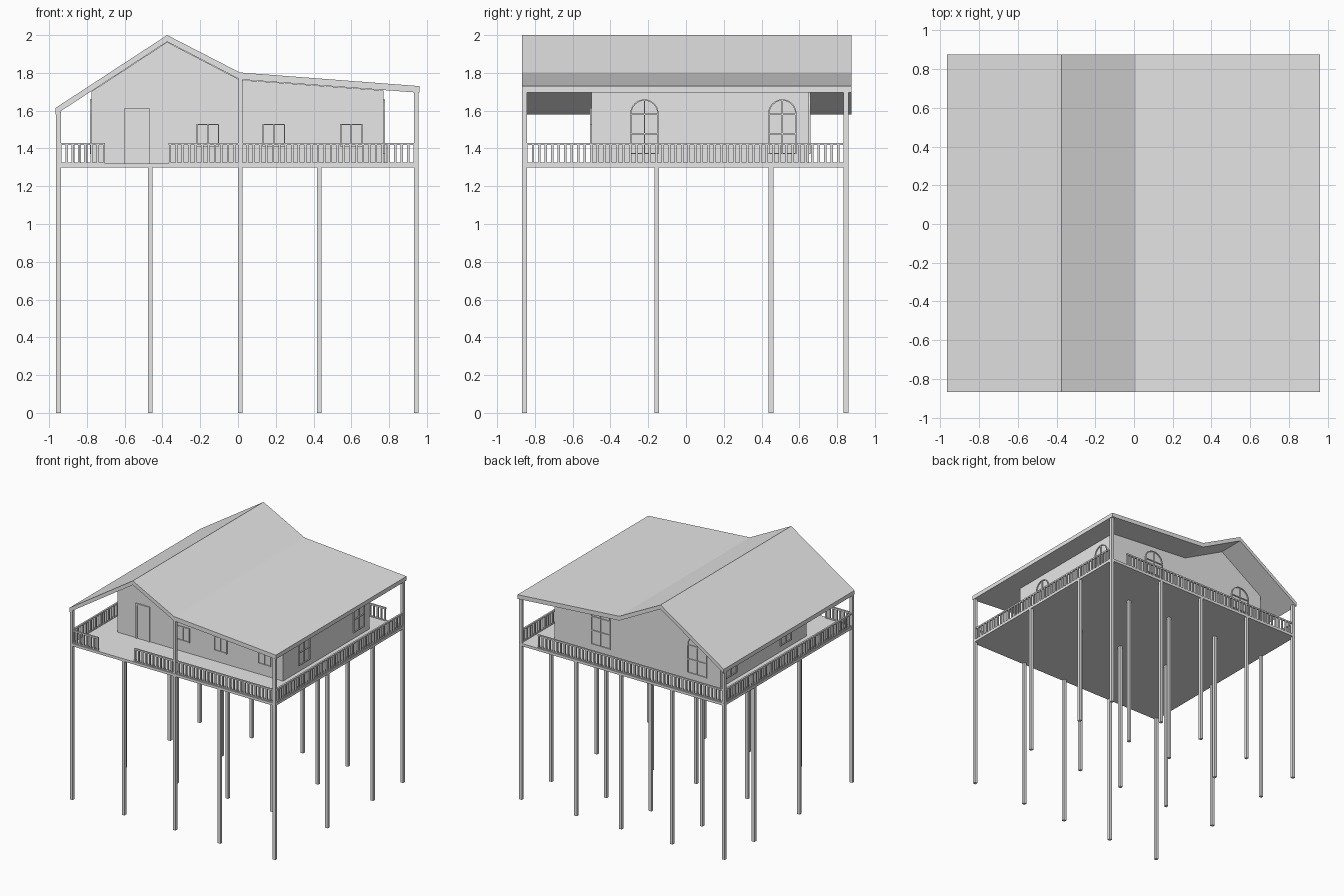
import bpy, bmesh, math
from mathutils import Matrix, Vector

if "Cube" in bpy.data.objects:
    bpy.data.objects.remove(bpy.data.objects["Cube"])

grey = bpy.data.materials.new("plain grey")
grey.diffuse_color = (0.8, 0.8, 0.8, 1)
grey.use_nodes = True
grey.node_tree.nodes["Principled BSDF"].inputs["Base Color"].default_value = grey.diffuse_color

FLOOR = 1.32          # deck surface
RAIL_TOP = 1.43
ROOF_TOP = [(-0.965, 1.615), (-0.375, 2.0), (0.01, 1.802), (0.96, 1.73)]
ROOF_LOW = [(-0.965, 1.58), (-0.375, 1.965), (0.01, 1.765), (0.96, 1.695)]


def low_z(x):
    """Height of the roof underside at x."""
    for (x0, z0), (x1, z1) in zip(ROOF_LOW, ROOF_LOW[1:]):
        if x0 <= x <= x1:
            return z0 + (z1 - z0) * (x - x0) / (x1 - x0)


def finish(name, bm):
    bmesh.ops.recalc_face_normals(bm, faces=bm.faces)
    mesh = bpy.data.meshes.new(name)
    bm.to_mesh(mesh)
    bm.free()
    mesh.materials.append(grey)
    ob = bpy.data.objects.new(name, mesh)
    bpy.context.collection.objects.link(ob)
    return ob


def add_box(bm, x0, x1, y0, y1, z0, z1):
    m = Matrix.Translation(((x0 + x1) / 2, (y0 + y1) / 2, (z0 + z1) / 2))
    m = m @ Matrix.Diagonal((x1 - x0, y1 - y0, z1 - z0, 1))
    bmesh.ops.create_cube(bm, size=1, matrix=m)


def extrude_profile(name, pts, y0, y1):
    bm = bmesh.new()
    face = bm.faces.new([bm.verts.new((x, y0, z)) for x, z in pts])
    res = bmesh.ops.extrude_face_region(bm, geom=[face])
    new = [v for v in res["geom"] if isinstance(v, bmesh.types.BMVert)]
    bmesh.ops.translate(bm, verts=new, vec=(0, y1 - y0, 0))
    return finish(name, bm)


# Roof: folded slab with ridge and valley
extrude_profile("roof", ROOF_TOP + ROOF_LOW[::-1], -0.867, 0.875)

# House body, its top following the roof underside
WX0, WX1, WY0, WY1 = -0.775, 0.77, -0.5, 0.65
top = [(x, low_z(x) - 0.002) for x in (WX1, 0.01, -0.375, WX0)]
extrude_profile("house_walls", [(WX0, FLOOR), (WX1, FLOOR)] + top, WY0, WY1)

# Deck
bm = bmesh.new()
add_box(bm, -0.96, 0.955, -0.868, 0.86, 1.298, FLOOR)
finish("deck", bm)

# Stilts in a grid; the corners and the front middle carry the roof
XS = (-0.95, -0.465, 0.012, 0.43, 0.943)
YS = (-0.855, -0.155, 0.45, 0.847)
W = 0.0125
bm = bmesh.new()
for x in XS:
    for y in YS:
        corner = x in (XS[0], XS[-1]) and y in (YS[0], YS[-1])
        tall = corner or (x == XS[2] and y == YS[0])
        add_box(bm, x - W, x + W, y - W, y + W, 0, low_z(x) + 0.004 if tall else 1.3)
finish("stilts", bm)


def railing(name, a, b):
    """Straight balustrade between two plan points along x or y."""
    a, b = Vector(a), Vector(b)
    bm = bmesh.new()
    h = 0.007
    for z0, z1 in ((FLOOR, FLOOR + 0.006), (RAIL_TOP - 0.012, RAIL_TOP)):
        add_box(bm, min(a.x, b.x) - h, max(a.x, b.x) + h,
                min(a.y, b.y) - h, max(a.y, b.y) + h, z0, z1)
    n = max(1, round((b - a).length / 0.0345))
    for i in range(n + 1):
        p = a.lerp(b, i / n)
        add_box(bm, p.x - 0.006, p.x + 0.006, p.y - 0.006, p.y + 0.006,
                FLOOR, RAIL_TOP - 0.006)
    finish(name, bm)


railing("front_railing_left", (-0.94, -0.855), (-0.71, -0.855))
railing("front_railing_right", (-0.36, -0.855), (0.935, -0.855))
railing("right_railing", (0.943, -0.845), (0.943, 0.84))
railing("left_railing", (-0.95, -0.845), (-0.95, 0.84))
railing("back_railing", (-0.94, 0.847), (0.78, 0.847))


def wall_matrix(side, along):
    """Local x runs along the wall, local -y points outward."""
    place = {"front": ((along, WY0, 0), 0), "back": ((along, WY1, 0), math.pi),
             "right": ((WX1, along, 0), math.pi / 2),
             "left": ((WX0, along, 0), -math.pi / 2)}
    loc, ang = place[side]
    return Matrix.Translation(loc) @ Matrix.Rotation(ang, 4, 'Z')


def window(name, side, along, half, z0, z1, arched, t=0.007):
    """Thin frame with a cross bar, optionally round headed."""
    bm = bmesh.new()
    d = 0.008
    head = z1 - half if arched else z1
    for s in (-1, 1):
        edge = s * (half - t / 2)
        add_box(bm, edge - t / 2, edge + t / 2, -d, 0, z0, head)
    add_box(bm, -half, half, -d, 0, z0, z0 + t)
    add_box(bm, -half, half, -d, 0, head - t, head)
    add_box(bm, -t / 2, t / 2, -d, 0, z0, z1)
    if arched:
        add_box(bm, -half, half, -d, 0, (z0 + head - t) / 2, (z0 + head + t) / 2)
        n = 12
        for i in range(n):
            angs = (math.pi * i / n, math.pi * (i + 1) / n)
            ring = [(r * math.cos(a), head + r * math.sin(a)) for r, a in
                    ((half, angs[0]), (half, angs[1]), (half - t, angs[1]), (half - t, angs[0]))]
            f = bm.faces.new([bm.verts.new((x, -d, z)) for x, z in ring])
            res = bmesh.ops.extrude_face_region(bm, geom=[f])
            vs = [v for v in res["geom"] if isinstance(v, bmesh.types.BMVert)]
            bmesh.ops.translate(bm, verts=vs, vec=(0, d, 0))
    bm.transform(wall_matrix(side, along))
    finish(name, bm)


# Small front windows, larger round-headed ones on the other walls
for i, x in enumerate((-0.16, 0.19, 0.6)):
    window(f"front_window_{i}", "front", x, 0.06, 1.41, 1.53, False)
for i, x in enumerate((-0.56, 0.34)):
    window(f"back_window_{i}", "back", x, 0.09, 1.37, 1.7, True)
for side in ("right", "left"):
    for i, y in enumerate((-0.22, 0.51)):
        window(f"{side}_window_{i}", side, y, 0.075, 1.37, 1.66, True)

# Door: panel plate with raised surround
bm = bmesh.new()
add_box(bm, -0.587, -0.483, WY0 - 0.004, WY0, FLOOR, 1.6)
finish("door_panel", bm)
bm = bmesh.new()
for x in (-0.602, -0.483):
    add_box(bm, x, x + 0.014, WY0 - 0.009, WY0, FLOOR, 1.6)
add_box(bm, -0.602, -0.469, WY0 - 0.009, WY0, 1.6, 1.614)
finish("door_frame", bm)
